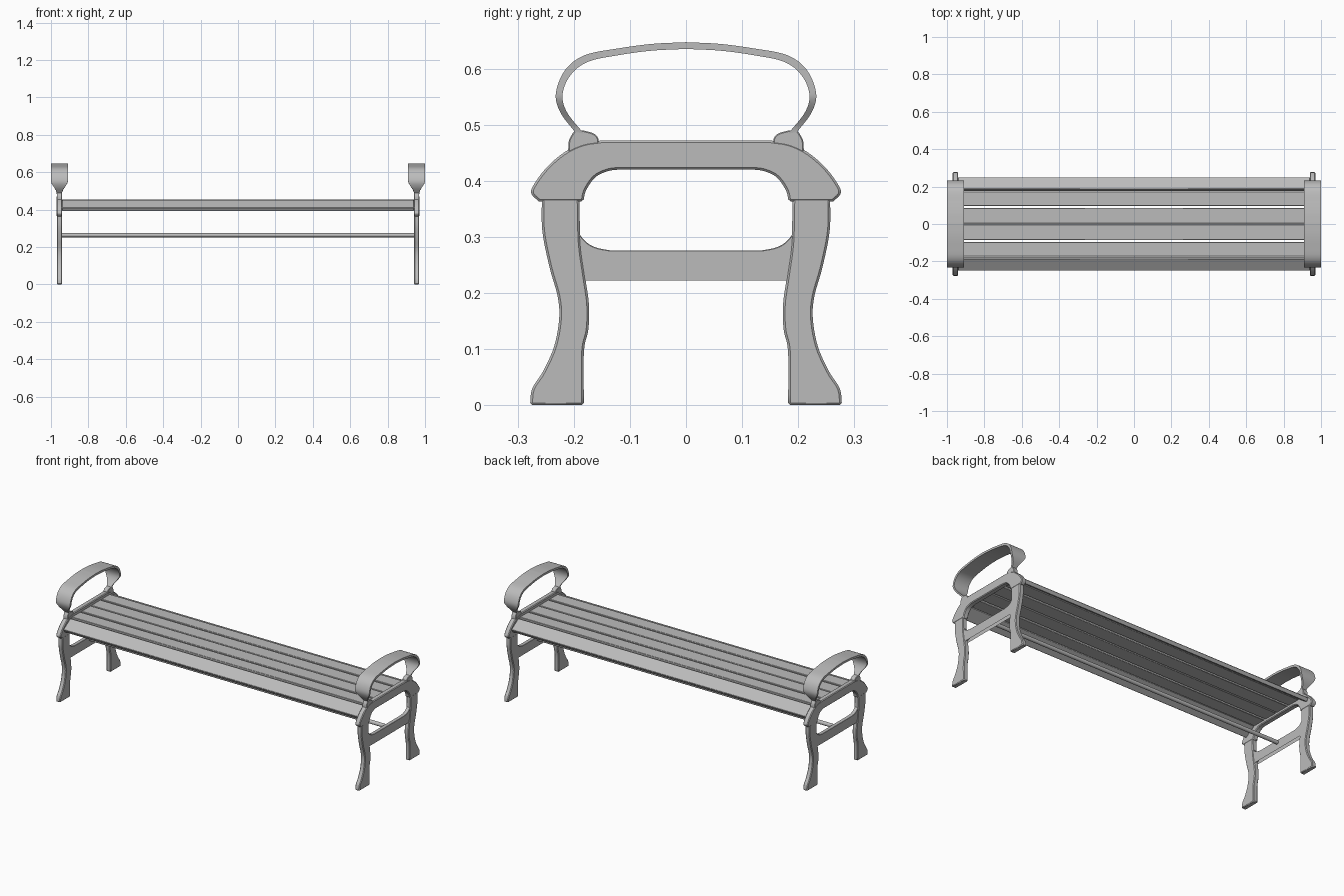
import bpy, bmesh
from mathutils import Vector

cube = bpy.data.objects.get("Cube")
if cube:
    bpy.data.objects.remove(cube, do_unlink=True)

GREY = (0.5, 0.5, 0.5, 1)
metal = bpy.data.materials.new("plain grey")
metal.use_nodes = True
metal.diffuse_color = GREY
metal.node_tree.nodes["Principled BSDF"].inputs["Base Color"].default_value = GREY

MID = 0.955      # x centre of each end frame
HALF = 0.015     # half thickness of the frame


def curve(pts, steps=5):
    """Smooth run of points through the given (y, z) points."""
    p = [Vector(q) for q in pts]
    p = [2 * p[0] - p[1]] + p + [2 * p[-1] - p[-2]]
    out = []
    for a, b, c, d in zip(p, p[1:], p[2:], p[3:]):
        for i in range(steps):
            t = i / steps
            out.append(0.5 * (2 * b + (c - a) * t + (2 * a - 5 * b + 4 * c - d) * t * t
                              + (3 * b - a - 3 * c + d) * t ** 3))
    return out + [p[-2]]


def flip(pts):
    """Points mirrored in y, in reverse order."""
    return [Vector((-q[0], q[1])) for q in reversed(pts)]


def finish(name, bm, mirror=(False, False), bevel=0.0):
    bmesh.ops.remove_doubles(bm, verts=bm.verts, dist=1e-5)
    bmesh.ops.recalc_face_normals(bm, faces=bm.faces)
    mesh = bpy.data.meshes.new(name)
    bm.to_mesh(mesh)
    bm.free()
    mesh.materials.append(metal)
    ob = bpy.data.objects.new(name, mesh)
    bpy.context.collection.objects.link(ob)
    bpy.ops.object.select_all(action="DESELECT")
    ob.select_set(True)
    bpy.context.view_layer.objects.active = ob
    bpy.ops.object.shade_smooth_by_angle(angle=0.6)
    if bevel:
        mod = ob.modifiers.new("edge", "BEVEL")
        mod.width, mod.segments, mod.limit_method = bevel, 1, "ANGLE"
        mod.angle_limit = 0.9
    if any(mirror):
        mod = ob.modifiers.new("pair", "MIRROR")
        mod.use_axis = (*mirror, False)
        mod.use_mirror_merge = False
    return ob


def plate(name, outline, x0, x1, mirror=(False, False), bevel=0.0):
    """Extrude a (y, z) outline along x."""
    bm = bmesh.new()
    face = bm.faces.new([bm.verts.new((x0, y, z)) for y, z in outline])
    geom = bmesh.ops.extrude_face_region(bm, geom=[face])["geom"]
    bmesh.ops.translate(bm, vec=(x1 - x0, 0, 0),
                        verts=[g for g in geom if isinstance(g, bmesh.types.BMVert)])
    return finish(name, bm, mirror, bevel)


# Legs: curved outer and inner sides
leg = curve([(.257, .37), (.256, .31), (.243, .245), (.229, .195), (.226, .155), (.235, .105),
             (.255, .06), (.274, .03), (.278, 0)])
leg += curve([(.182, 0), (.182, .095), (.174, .135), (.173, .18), (.18, .23), (.188, .29), (.19, .37)])
plate("legs", leg, MID - HALF + .001, MID + HALF - .001, (True, True), .004)

# Seat arch joining the legs
top = curve([(.15, .472), (.185, .466), (.218, .45), (.25, .422), (.273, .39), (.275, .376), (.262, .363)])
under = curve([(.183, .363), (.178, .383), (.162, .406), (.14, .417), (.12, .42)])
plate("seat_arch", top + under + flip(top + under), MID - HALF, MID + HALF, (True, False), .004)

# Flared stretcher between the legs
upper = curve([(.135, .276), (.16, .281), (.178, .291), (.194, .31)])
lower = curve([(.19, .218), (.178, .234), (.16, .243), (.135, .248)])
half = upper + lower
plate("side_stretcher", half + flip(half), MID - .011, MID + .011, (True, False), .003)

# Armrest: ribbon between two curves, narrowing toward its feet
outer = curve([(0, .647), (.06, .644), (.12, .636), (.18, .624), (.215, .598), (.232, .556),
               (.224, .522), (.198, .487)], 6)
inner = curve([(0, .635), (.06, .632), (.12, .624), (.175, .612), (.206, .588), (.22, .554),
               (.212, .522), (.182, .484)], 6)
bm = bmesh.new()
rings = []
for o, i in zip(flip(outer)[:-1] + outer, flip(inner)[:-1] + inner):
    t = min(max((o.y - .487) / .068, 0), 1)
    w = .014 + .0315 * t * t * (3 - 2 * t)
    rings.append([bm.verts.new((MID + s * w, *q))
                  for s, q in ((-1, o), (1, o), (1, i), (-1, i))])
for a, b in zip(rings, rings[1:]):
    for k in range(4):
        bm.faces.new((a[k], a[k - 1], b[k - 1], b[k]))
bm.faces.new(rings[0])
bm.faces.new(rings[-1])
finish("armrests", bm, (True, False))

# Scrolled feet under the armrests
foot = curve([(.21, .45), (.209, .47), (.203, .483), (.197, .49)])
foot += curve([(.184, .49), (.166, .485), (.157, .477), (.155, .465)])
plate("armrest_feet", foot, MID - .014, MID + .014, (True, True), .002)

# Four flat slats and a sloping slat along each long edge
LENGTH = .94
for n, (y0, y1) in enumerate(((.003, .086), (.097, .173))):
    plate(f"flat_slats_{n + 1}", [(y0, .455), (y1, .455), (y1, .433), (y0, .433)],
          -LENGTH, LENGTH, (False, True), .002)
plate("edge_slats", [(.187, .453), (.25, .411), (.238, .392), (.175, .434)],
      -LENGTH, LENGTH, (False, True), .002)

# Long tie rod under the seat
bm = bmesh.new()
bmesh.ops.create_cone(bm, cap_ends=True, segments=16, radius1=.011, radius2=.011, depth=2 * LENGTH + .01)
for v in bm.verts:
    v.co = (v.co.z, v.co.x, v.co.y + .263)
finish("tie_rod", bm)
